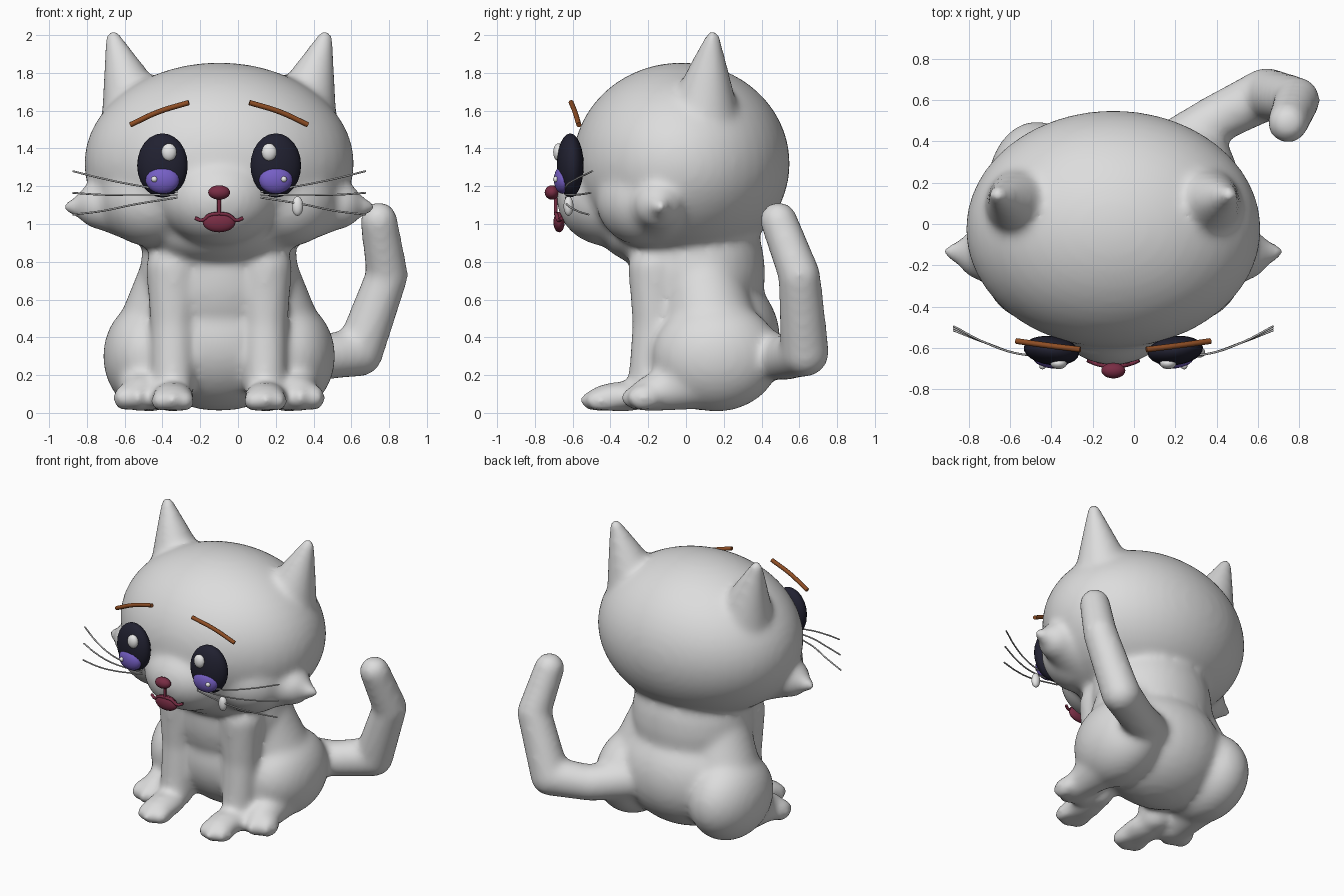
import bpy, bmesh
from mathutils import Vector, Matrix

cube = bpy.data.objects.get("Cube")
if cube:
    bpy.data.objects.remove(cube, do_unlink=True)

MID = -0.1  # x of the symmetry plane (the tail shifts the body sideways)


def material(name, rgb):
    m = bpy.data.materials.new(name)
    m.use_nodes = True
    m.diffuse_color = (*rgb, 1)
    m.node_tree.nodes["Principled BSDF"].inputs["Base Color"].default_value = (*rgb, 1)
    return m


FUR = material("pale grey fur", (0.72, 0.72, 0.72))
WHITE = material("white", (0.95, 0.95, 0.95))
DARK = material("dark navy", (0.015, 0.015, 0.03))
PURPLE = material("purple", (0.18, 0.115, 0.56))
BROWN = material("brown", (0.27, 0.075, 0.018))
RED = material("dark red", (0.19, 0.026, 0.058))
GREY = material("whisker grey", (0.5, 0.5, 0.5))


def ball(bm, centre, radii, seg=24):
    """Ellipsoid placed relative to the symmetry plane."""
    mat = Matrix.Translation(Vector(centre) + Vector((MID, 0, 0))) @ Matrix.Diagonal((*radii, 1))
    bmesh.ops.create_uvsphere(bm, u_segments=seg, v_segments=seg // 2, radius=1, matrix=mat)


def limb(bm, points):
    """Tapered round limb through (x, y, z, radius) points, one capsule per segment."""
    for a, b in zip(points, points[1:]):
        pa, pb = Vector(a[:3]), Vector(b[:3])
        turn = Vector((0, 0, 1)).rotation_difference(pb - pa)
        for v in bmesh.ops.create_uvsphere(bm, u_segments=24, v_segments=13, radius=1)["verts"]:
            end, r = (pb, b[3]) if v.co.z > 0 else (pa, a[3])
            v.co = end + turn @ v.co * r + Vector((MID, 0, 0))


def finish(bm, name, mat):
    me = bpy.data.meshes.new(name)
    bm.to_mesh(me)
    bm.free()
    me.materials.append(mat)
    me.shade_smooth()
    ob = bpy.data.objects.new(name, me)
    bpy.context.collection.objects.link(ob)
    return ob


def blob(name, centre, radii, mat, yaw=0):
    bm = bmesh.new()
    ball(bm, (-MID, 0, 0), radii)
    ob = finish(bm, name, mat)
    ob.location = (MID + centre[0], centre[1], centre[2])
    ob.rotation_euler.z = yaw


def wire(name, points, radius, mat):
    cu = bpy.data.curves.new(name, "CURVE")
    cu.dimensions = "3D"
    cu.bevel_depth = radius
    cu.bevel_resolution = 2
    cu.use_fill_caps = True
    sp = cu.splines.new("BEZIER")
    sp.bezier_points.add(len(points) - 1)
    for bp, p in zip(sp.bezier_points, points):
        bp.co = (MID + p[0], p[1], p[2])
        bp.handle_left_type = bp.handle_right_type = "AUTO"
    cu.materials.append(mat)
    bpy.context.collection.objects.link(bpy.data.objects.new(name, cu))


# Body: overlapping forms fused into one smooth skin
bm = bmesh.new()
ball(bm, (0, -0.025, 1.32), (0.715, 0.575, 0.535), 48)   # head
ball(bm, (0, -0.4, 1.13), (0.31, 0.285, 0.25), 32)       # muzzle
ball(bm, (0, -0.13, 0.96), (0.4, 0.33, 0.19), 32)        # throat
ball(bm, (0, 0.06, 0.74), (0.42, 0.36, 0.48), 32)        # chest
ball(bm, (0, 0.12, 0.39), (0.47, 0.38, 0.38), 32)        # belly
for s in (-1, 1):
    # ear
    limb(bm, [(s * 0.43, 0.09, 1.56, 0.215), (s * 0.56, 0.14, 1.985, 0.043)])
    # cheek and its tuft
    ball(bm, (s * 0.36, -0.21, 1.13), (0.27, 0.27, 0.25), 32)
    limb(bm, [(s * 0.4, -0.15, 1.12, 0.27), (s * 0.63, -0.145, 1.1, 0.13),
              (s * 0.79, -0.135, 1.09, 0.038)])
    # flank, haunch and hind foot
    limb(bm, [(s * 0.21, 0.08, 0.76, 0.2), (s * 0.31, 0.15, 0.33, 0.28)])
    ball(bm, (s * 0.37, 0.16, 0.3), (0.245, 0.34, 0.295), 32)
    limb(bm, [(s * 0.4, 0.03, 0.16, 0.15), (s * 0.42, -0.2, 0.1, 0.095)])
    # front leg
    limb(bm, [(s * 0.24, -0.16, 0.76, 0.15), (s * 0.245, -0.165, 0.48, 0.12),
              (s * 0.245, -0.2, 0.13, 0.11)])
    ball(bm, (s * 0.245, -0.34, 0.085), (0.115, 0.19, 0.08))
    # toes
    for t in (-1, 0, 1):
        ball(bm, (s * 0.245 + t * 0.068, -0.475 + abs(t) * 0.03, 0.065), (0.05, 0.095, 0.06), 16)
        ball(bm, (s * 0.43 + t * 0.078, -0.255 + abs(t) * 0.03, 0.08), (0.055, 0.095, 0.07), 16)
# tail
limb(bm, [(0.25, 0.34, 0.33, 0.14), (0.5, 0.51, 0.29, 0.12), (0.74, 0.63, 0.32, 0.13),
          (0.89, 0.6, 0.73, 0.113), (0.845, 0.49, 1.02, 0.1)])
body = finish(bm, "body", FUR)
remesh = body.modifiers.new("fuse", "REMESH")
remesh.mode = "VOXEL"
remesh.voxel_size = 0.02
remesh.use_smooth_shade = True
smooth = body.modifiers.new("soften", "SMOOTH")
smooth.factor = 0.5
smooth.iterations = 18

# Eyes, brows, whiskers
for s, side in ((-1, "right"), (1, "left")):
    blob(side + "_eye", (s * 0.3, -0.613, 1.31), (0.135, 0.07, 0.17), DARK, s * 0.12)
    blob(side + "_iris", (s * 0.3, -0.652, 1.235), (0.09, 0.047, 0.075), PURPLE, s * 0.1)
    blob(side + "_eye_shine", (s * 0.265, -0.675, 1.38), (0.04, 0.028, 0.047), WHITE)
    blob(side + "_small_shine", (s * 0.343, -0.688, 1.237), (0.016, 0.016, 0.016), WHITE)
    wire(side + "_eyebrow", [(s * 0.47, -0.567, 1.525), (s * 0.32, -0.588, 1.594),
                             (s * 0.16, -0.608, 1.643)], 0.014, BROWN)
    for i, rise in enumerate((0.115, 0, -0.115)):
        z = 1.155 + rise * 0.13
        wire(f"{side}_whisker_{i + 1}",
             [(s * 0.22, -0.635, z), (s * 0.45, -0.63, z + rise * 0.32),
              (s * 0.62, -0.575, z + rise * 0.62), (s * 0.775, -0.495 - 0.01 * i, 1.165 + rise)],
             0.005, GREY)
    # lip line
    wire(side + "_lip", [(0, -0.69, 1.055), (s * 0.05, -0.685, 1.047), (s * 0.09, -0.675, 1.02),
                         (s * 0.125, -0.66, 1.03)], 0.01, RED)

# Nose, mouth and tear
blob("nose", (0, -0.71, 1.167), (0.058, 0.038, 0.038), RED)
wire("nose_line", [(0, -0.69, 1.14), (0, -0.69, 1.05)], 0.01, RED)
blob("mouth", (0, -0.672, 1.01), (0.087, 0.03, 0.054), RED)
blob("tear", (0.415, -0.622, 1.095), (0.03, 0.026, 0.052), WHITE)
